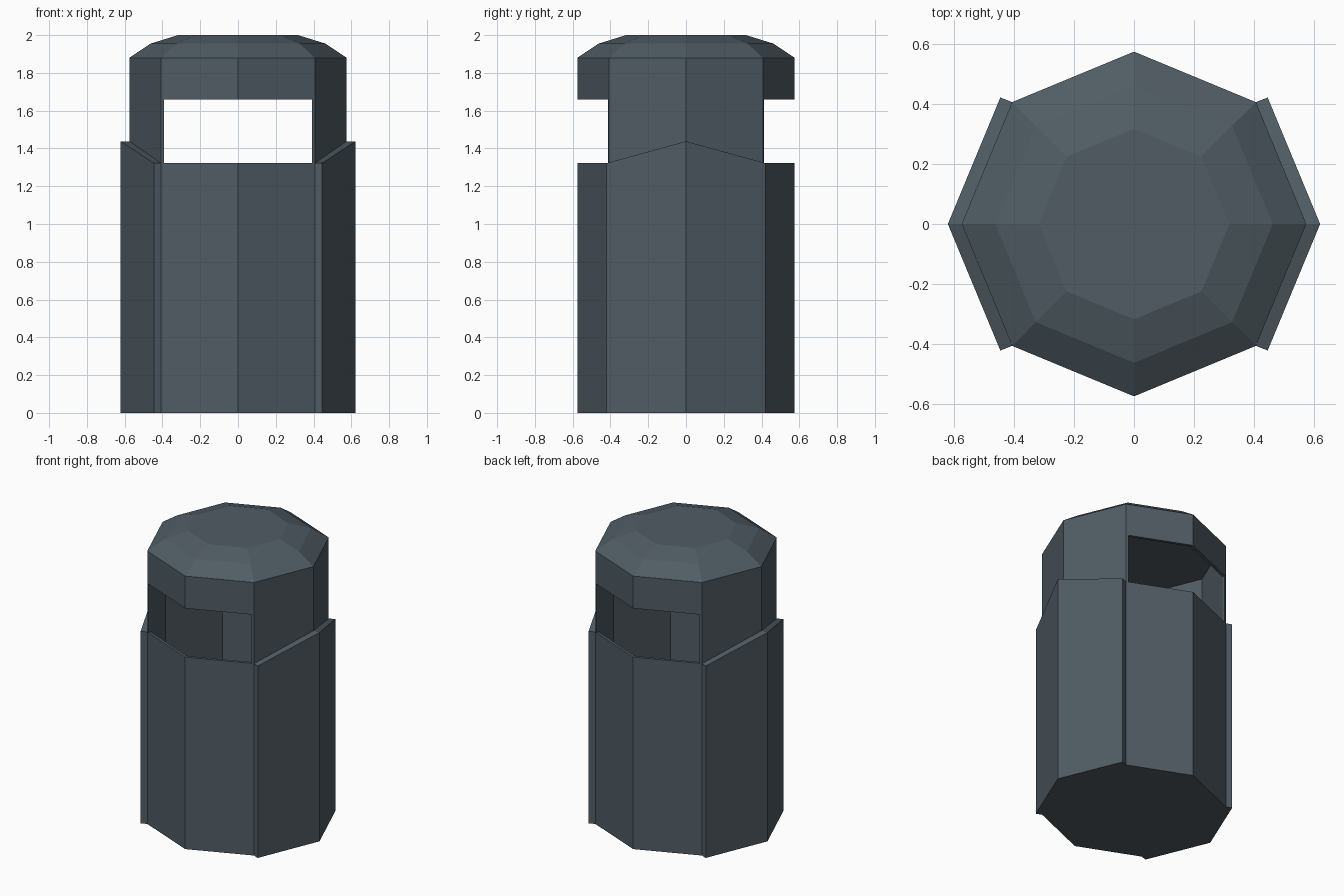
import bpy, bmesh, math

if "Cube" in bpy.data.objects:
    bpy.data.objects.remove(bpy.data.objects["Cube"])

mat = bpy.data.materials.new("slate_grey")
mat.diffuse_color = (0.08, 0.107, 0.127, 1)
mat.use_nodes = True
mat.node_tree.nodes["Principled BSDF"].inputs["Base Color"].default_value = mat.diffuse_color


def make(name, bm):
    bmesh.ops.recalc_face_normals(bm, faces=bm.faces[:])
    me = bpy.data.meshes.new(name)
    bm.to_mesh(me)
    bm.free()
    me.materials.append(mat)
    ob = bpy.data.objects.new(name, me)
    bpy.context.collection.objects.link(ob)
    return ob


def octagon_stack(name, rings):
    """Closed eight-sided solid through (radius, height) rings."""
    bm = bmesh.new()
    loops = [[bm.verts.new((r * math.cos(i * math.pi / 4), r * math.sin(i * math.pi / 4), z))
              for i in range(8)] for r, z in rings]
    for a, b in zip(loops, loops[1:]):
        for i in range(8):
            j = (i + 1) % 8
            bm.faces.new((a[i], a[j], b[j], b[i]))
    bm.faces.new(loops[0][::-1])
    bm.faces.new(loops[-1])
    return make(name, bm)


def cut(ob, cutter):
    cutter.hide_render = True
    m = ob.modifiers.new("cut", 'BOOLEAN')
    m.operation = 'DIFFERENCE'
    m.solver = 'EXACT'
    m.object = cutter
    bpy.context.view_layer.update()
    dg = bpy.context.evaluated_depsgraph_get()
    me = bpy.data.meshes.new_from_object(ob.evaluated_get(dg))
    ob.modifiers.clear()
    ob.data = me
    bpy.data.objects.remove(cutter)


# Bin body with domed lid, hollowed out
body = octagon_stack("bin_body", [(0.575, 0), (0.575, 1.88), (0.463, 1.955), (0.318, 2.0)])
cut(body, octagon_stack("hollow_cutter", [(0.554, 0.03), (0.554, 1.875)]))

# Front and back openings, cut straight through
bm = bmesh.new()
bmesh.ops.create_cube(bm, size=1)
for v in bm.verts:
    v.co = (v.co.x * 0.784, v.co.y * 2, 1.49 + v.co.z * 0.336)
cut(body, make("opening_cutter", bm))

# Side panels with a peaked top edge, one on each side
outline = [(0.4066, -0.4066, 1.322), (0.446, -0.422, 1.322), (0.621, 0, 1.438),
           (0.446, 0.422, 1.322), (0.4066, 0.4066, 1.322), (0.575, 0, 1.438)]
for side, name in ((1, "right_panel"), (-1, "left_panel")):
    bm = bmesh.new()
    low = [bm.verts.new((side * x, y, 0)) for x, y, z in outline]
    top = [bm.verts.new((side * x, y, z)) for x, y, z in outline]
    for i in range(6):
        j = (i + 1) % 6
        bm.faces.new((low[i], low[j], top[j], top[i]))
    for ring in (low, top):
        bm.faces.new((ring[0], ring[1], ring[2], ring[5]))
        bm.faces.new((ring[5], ring[2], ring[3], ring[4]))
    make(name, bm)
